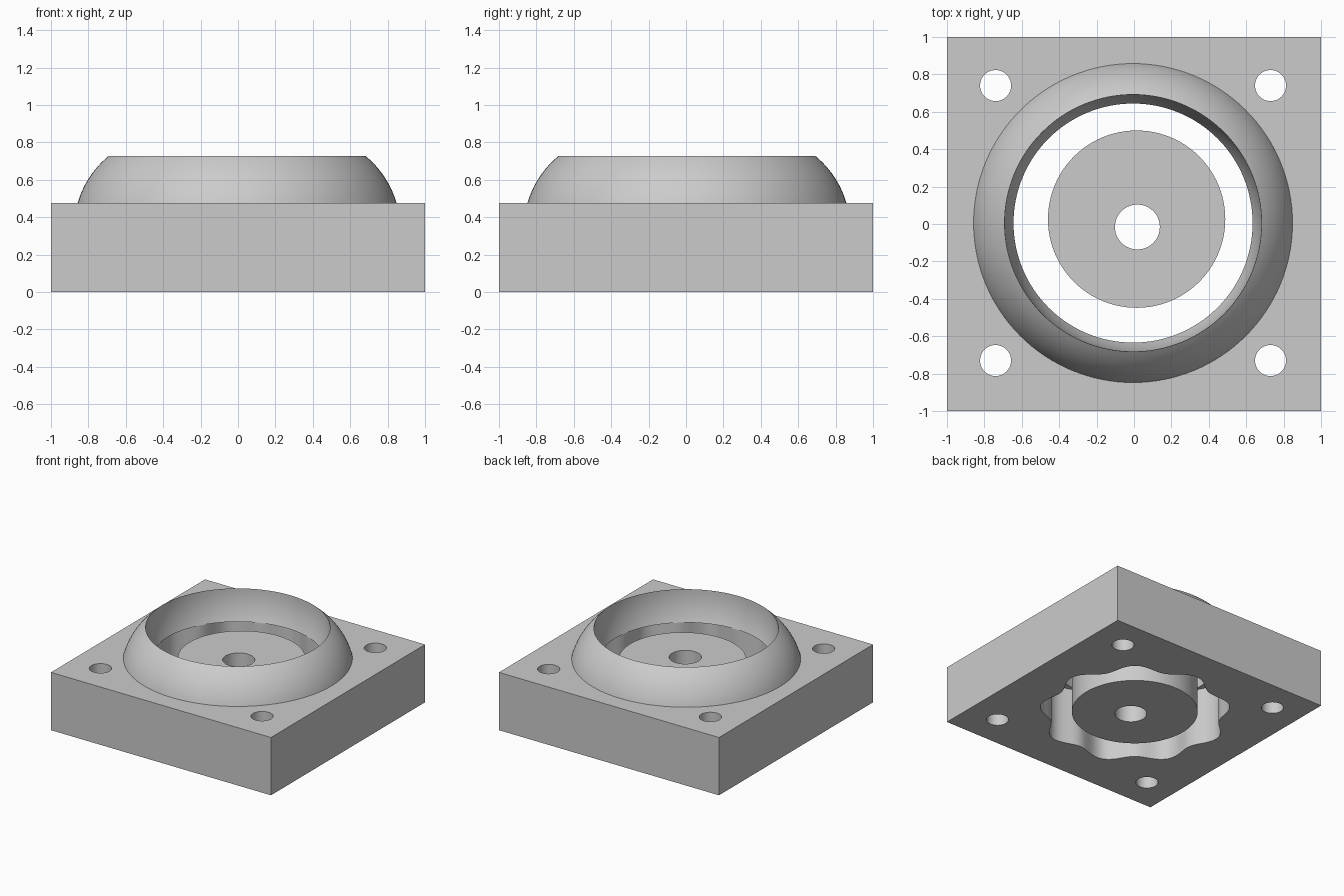
import bpy, bmesh, math

if "Cube" in bpy.data.objects:
    bpy.data.objects.remove(bpy.data.objects["Cube"])

CX, CY = -0.005, 0.005      # common centre of ring, cavity and bolt holes
TOP = 0.475                 # height of the square block

grey = bpy.data.materials.new("plain grey")
grey.diffuse_color = (0.6, 0.6, 0.6, 1)
grey.use_nodes = True
grey.node_tree.nodes["Principled BSDF"].inputs["Base Color"].default_value = grey.diffuse_color


def finish(name, bm, x=0, y=0):
    bmesh.ops.recalc_face_normals(bm, faces=bm.faces)
    mesh = bpy.data.meshes.new(name)
    bm.to_mesh(mesh)
    bm.free()
    mesh.materials.append(grey)
    ob = bpy.data.objects.new(name, mesh)
    ob.location = (x, y, 0)
    bpy.context.collection.objects.link(ob)
    return ob


def prism(name, radius, z0, z1, x=0, y=0, n=96):
    """Upright prism whose outline is radius(angle)."""
    bm = bmesh.new()
    angles = [2 * math.pi * i / n for i in range(n)]
    rings = [[bm.verts.new((radius(a) * math.cos(a), radius(a) * math.sin(a), z))
              for a in angles] for z in (z0, z1)]
    for i in range(n):
        j = (i + 1) % n
        bm.faces.new((rings[0][i], rings[0][j], rings[1][j], rings[1][i]))
    bm.faces.new(rings[0][::-1])
    bm.faces.new(rings[1])
    return finish(name, bm, x, y)


def turned(name, profile, x=0, y=0, n=128):
    """Solid of revolution from (radius, z) pairs, capped at both ends."""
    bm = bmesh.new()
    rings = [[bm.verts.new((r * math.cos(2 * math.pi * i / n),
                            r * math.sin(2 * math.pi * i / n), z)) for i in range(n)]
             for r, z in profile]
    for a, b in zip(rings, rings[1:]):
        for i in range(n):
            j = (i + 1) % n
            bm.faces.new((a[i], a[j], b[j], b[i]))
    bm.faces.new(rings[0][::-1])
    bm.faces.new(rings[-1])
    return finish(name, bm, x, y)


def boolean(target, tool, operation):
    mod = target.modifiers.new(operation, 'BOOLEAN')
    mod.operation, mod.object, mod.solver = operation, tool, 'EXACT'
    bpy.context.view_layer.objects.active = target
    bpy.ops.object.modifier_apply(modifier=mod.name)
    bpy.data.objects.remove(tool)


def smooth(ob):
    bpy.ops.object.select_all(action='DESELECT')
    ob.select_set(True)
    bpy.context.view_layer.objects.active = ob
    bpy.ops.object.shade_smooth_by_angle(angle=math.radians(30))


# Square block
bm = bmesh.new()
bmesh.ops.create_cube(bm, size=2)
for v in bm.verts:
    v.co.z = TOP if v.co.z > 0 else 0
housing = finish("housing", bm)

# Rounded collar rising from the block
arc = [(0.37 + 0.5 * math.cos(math.radians(a)), 0.345 + 0.5 * math.sin(math.radians(a)))
       for a in [15 + 35 * i / 12 for i in range(13)]]
arc = [(r + (0.687 - arc[-1][0]) * i / 12, z + (0.727 - arc[-1][1]) * i / 12)
       for i, (r, z) in enumerate(arc)]
collar = turned("collar", [(arc[0][0], 0.3)] + arc, CX, CY)
boolean(housing, collar, 'UNION')

# Scalloped cavity with nine lobes, open at the bottom
cavity = prism("cavity_cutter",
               lambda a: 0.682 + 0.04 * math.cos(9 * (a - math.pi / 2)),
               -0.1, TOP, CX, CY, n=216)
boolean(housing, cavity, 'DIFFERENCE')

# Spherical seat inside the collar
seat = [(0.64, 0.44)]
for i in range(13):
    z = TOP + (0.727 - TOP) * i / 12
    seat.append((math.sqrt(0.687 ** 2 - (0.727 - z) ** 2), z))
seat.append((0.687, 0.9))
boolean(housing, turned("seat_cutter", seat, CX, CY), 'DIFFERENCE')

# Corner bolt holes
for sx in (-1, 1):
    for sy in (-1, 1):
        hole = prism("bolt_hole_cutter", lambda a: 0.083, -0.1, 0.6,
                     CX + sx * 0.735, CY + sy * 0.735, n=48)
        boolean(housing, hole, 'DIFFERENCE')
smooth(housing)

# Loose centre disc with its shaft hole
disc = prism("centre_disc", lambda a: 0.474, 0, TOP, 0.014, 0.026)
shaft = prism("shaft_cutter", lambda a: 0.12, -0.1, 0.6, 0.018, -0.016, n=64)
boolean(disc, shaft, 'DIFFERENCE')
smooth(disc)
